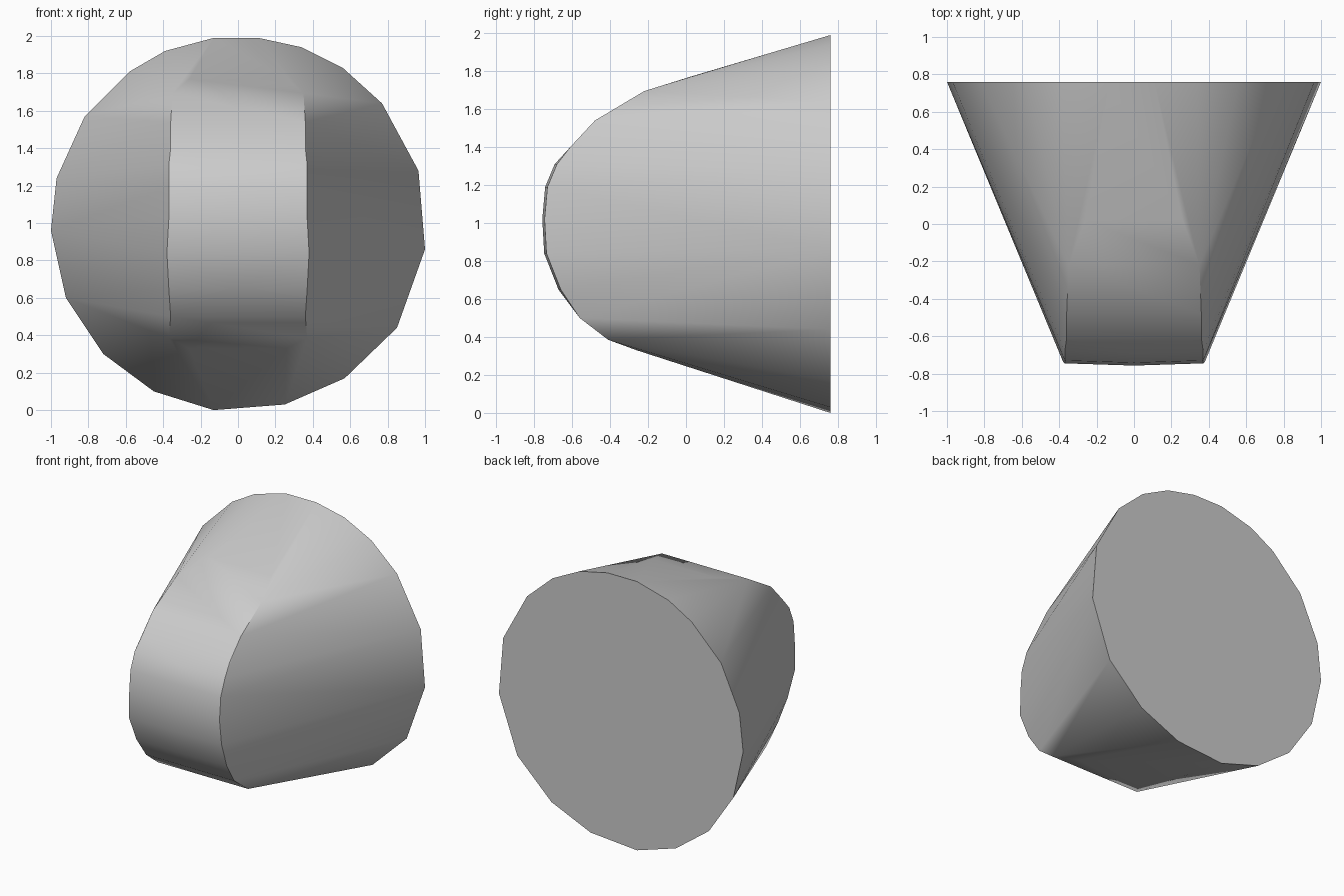
import bpy, bmesh, math

# Remove the default object
default_cube = bpy.data.objects.get("Cube")
if default_cube:
    bpy.data.objects.remove(default_cube, do_unlink=True)


def make_material(name, colour):
    material = bpy.data.materials.new(name)
    material.use_nodes = True
    material.diffuse_color = colour
    material.node_tree.nodes["Principled BSDF"].inputs["Base Color"].default_value = colour
    return material


# Rounded rim of the flat back, as x and z
back_y = 0.76
rim = [(-.13, 1.99), (.11, 1.99), (.34, 1.94), (.56, 1.83), (.77, 1.64),
       (.965, 1.28), (1, .86), (.85, .44), (.57, .17), (.25, .03),
       (-.13, 0), (-.45, .1), (-.72, .3), (-.92, .6), (-1, .96),
       (-.97, 1.24), (-.82, 1.57), (-.58, 1.81), (-.39, 1.92)]

# Curved nose ridge, as half width, y and z
ridge = [(.26, .02, 1.77), (.35, -.22, 1.695), (.36, -.48, 1.54),
         (.36, -.61, 1.4), (.37, -.68, 1.31), (.37, -.73, 1.19),
         (.37, -.745, 1.02), (.38, -.735, .84), (.37, -.66, .65),
         (.36, -.56, .5), (.37, -.41, .385), (.26, -.26, .33)]

# Wrap a tight skin around the rim and the two sides of the ridge
mesh = bpy.data.meshes.new("tapered_nose")
bm = bmesh.new()
for x, z in rim:
    bm.verts.new((x, back_y, z))
for half_width, y, z in ridge:
    for side in (-1, 1):
        bm.verts.new((side * half_width, y, z))

# Slight bulge along the middle of the nose
for half_width, y, z in ridge[4:9]:
    bm.verts.new((0, y - 0.012, z))

hull = bmesh.ops.convex_hull(bm, input=bm.verts[:])
unused = {item for item in hull["geom_interior"] + hull["geom_unused"]
          if isinstance(item, bmesh.types.BMVert)}
bmesh.ops.delete(bm, geom=list(unused), context="VERTS")

# Merge the flat back into one face
bmesh.ops.dissolve_limit(bm, angle_limit=math.radians(0.5),
                         verts=bm.verts[:], edges=bm.edges[:])
bmesh.ops.recalc_face_normals(bm, faces=bm.faces[:])
bm.to_mesh(mesh)
bm.free()

nose = bpy.data.objects.new("tapered_nose", mesh)
bpy.context.collection.objects.link(nose)
mesh.materials.append(make_material("plain grey", (0.6, 0.6, 0.6, 1)))

# Smooth the curved skin and keep the creases sharp
bpy.ops.object.select_all(action="DESELECT")
nose.select_set(True)
bpy.context.view_layer.objects.active = nose
bpy.ops.object.shade_smooth_by_angle(angle=math.radians(30))
